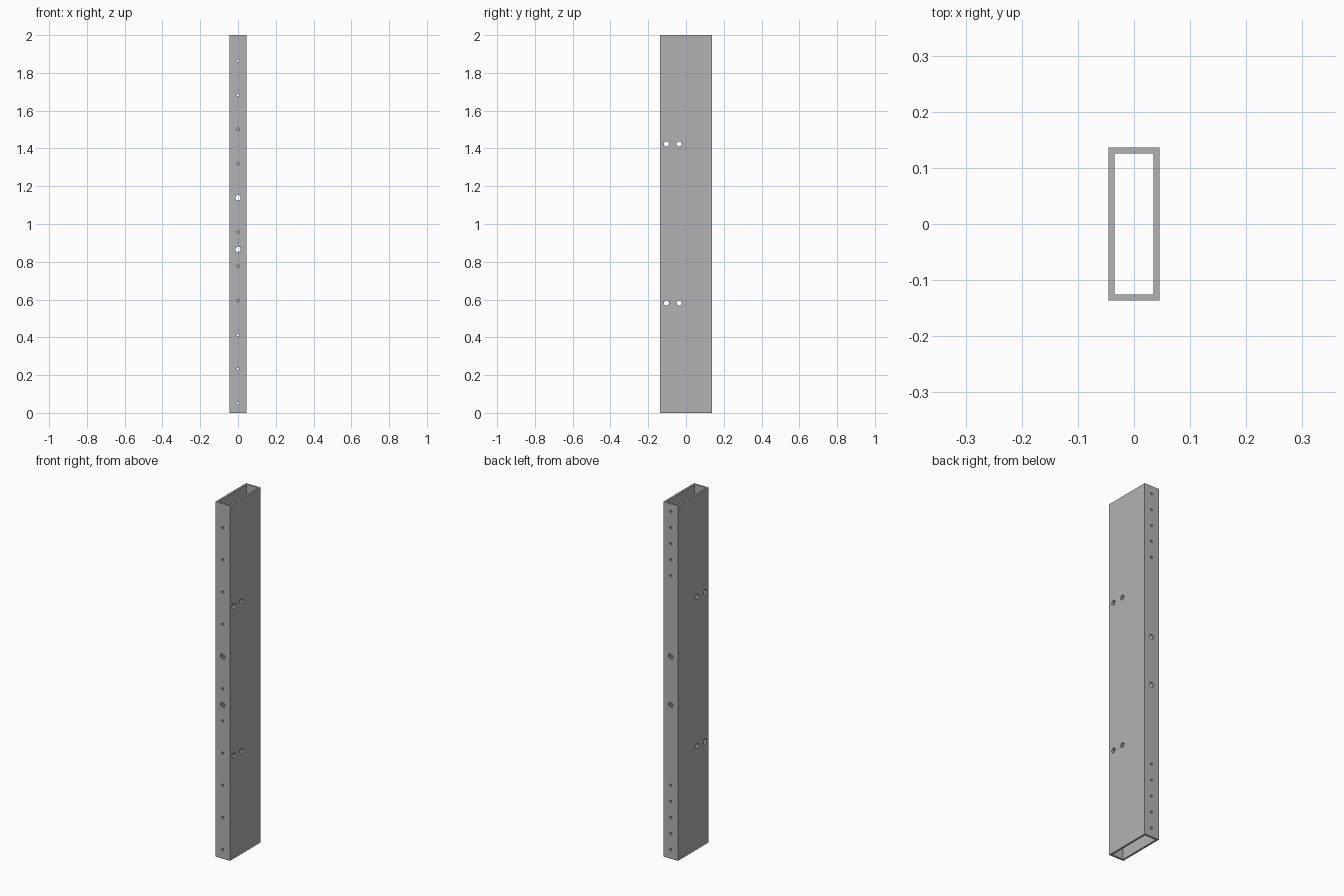
import bpy
import bmesh
import math
from mathutils import Vector

if "Cube" in bpy.data.objects:
    bpy.data.objects.remove(bpy.data.objects["Cube"], do_unlink=True)

HX, HY, HEIGHT, WALL = 0.0455, 0.1365, 2.0, 0.0105
SMALL, LARGE, SIDE = 0.007, 0.0145, 0.0135
CELL = 0.02          # half size of the square patch around each hole
SEGMENTS = 24
UP = Vector((0, 0, 1))


def add_face(bm, points, facing):
    """Face turned towards the given direction."""
    face = bm.faces.new([bm.verts.new(p) for p in points])
    face.normal_update()
    if face.normal.dot(facing) < 0:
        face.normal_flip()


def add_wall(bm, normal, tangent, distance, half_width, holes):
    """Wall of the tube, outer and inner skin, pierced by (u, z, radius) holes."""
    normal, tangent = Vector(normal), Vector(tangent)
    outer = (distance, half_width, normal)
    inner = (distance - WALL, half_width - WALL, -normal)

    def place(d, u, z):
        return normal * d + tangent * u + UP * z

    for d, half, facing in (outer, inner):
        def quad(u0, u1, z0, z1):
            corners = ((u0, z0), (u1, z0), (u1, z1), (u0, z1))
            add_face(bm, [place(d, u, z) for u, z in corners], facing)

        # Plain bands alternate with bands that hold a row of holes
        bottom = 0
        for row in sorted({z for u, z, r in holes}):
            quad(-half, half, bottom, row - CELL)
            left = -half
            for u, z, r in sorted(h for h in holes if h[1] == row):
                quad(left, u - CELL, row - CELL, row + CELL)
                left = u + CELL
            quad(left, half, row - CELL, row + CELL)
            bottom = row + CELL
        quad(-half, half, bottom, HEIGHT)

    for u, z, r in holes:
        for i in range(SEGMENTS):
            spokes = []
            for k in (i, i + 1):
                a = 2 * math.pi * k / SEGMENTS
                c, s = math.cos(a), math.sin(a)
                spokes.append((c, s, CELL / max(abs(c), abs(s))))
            # Flat patch from the hole's rim out to its square
            for d, half, facing in (outer, inner):
                rim = [place(d, u + c * r, z + s * r) for c, s, reach in spokes]
                edge = [place(d, u + c * reach, z + s * reach) for c, s, reach in spokes]
                add_face(bm, rim + edge[::-1], facing)
            # Bore through the wall
            near, far = ([place(d, u + c * r, z + s * r) for c, s, reach in spokes]
                         for d in (distance, distance - WALL))
            inward = -(tangent * spokes[0][0] + UP * spokes[0][1])
            add_face(bm, near + far[::-1], inward)

    # Rims at both ends
    for z, facing in ((0, -UP), (HEIGHT, UP)):
        add_face(bm, [place(distance, -half_width, z),
                      place(distance, half_width, z),
                      place(distance - WALL, half_width - WALL, z),
                      place(distance - WALL, WALL - half_width, z)], facing)


# Hole layout
pitch = 0.1815
large_holes = [(0, z, LARGE) for z in (0.866, 1.139)]
front_holes = large_holes + [(0, 0.05 + k * pitch, SMALL) for k in range(11) if k != 6]
back_holes = large_holes + [(0, start + k * pitch / 2, SMALL)
                            for start in (0.05, 1.593) for k in range(5)]
side_holes = [(y, z, SIDE) for y in (-0.104, -0.036) for z in (0.582, 1.424)]

# Rectangular tube
bm = bmesh.new()
add_wall(bm, (0, -1, 0), (1, 0, 0), HY, HX, front_holes)
add_wall(bm, (0, 1, 0), (1, 0, 0), HY, HX, back_holes)
for side in (-1, 1):
    add_wall(bm, (side, 0, 0), (0, 1, 0), HX, HY, side_holes)
bmesh.ops.remove_doubles(bm, verts=bm.verts, dist=0.00001)

mesh = bpy.data.meshes.new("rectangular_tube")
bm.to_mesh(mesh)
bm.free()
mesh.shade_smooth()
mesh.set_sharp_from_angle(angle=math.radians(35))

steel = bpy.data.materials.new("grey steel")
steel.use_nodes = True
steel.diffuse_color = (0.45, 0.45, 0.45, 1)
steel.node_tree.nodes["Principled BSDF"].inputs["Base Color"].default_value = steel.diffuse_color
mesh.materials.append(steel)

tube = bpy.data.objects.new("rectangular_tube", mesh)
bpy.context.collection.objects.link(tube)
